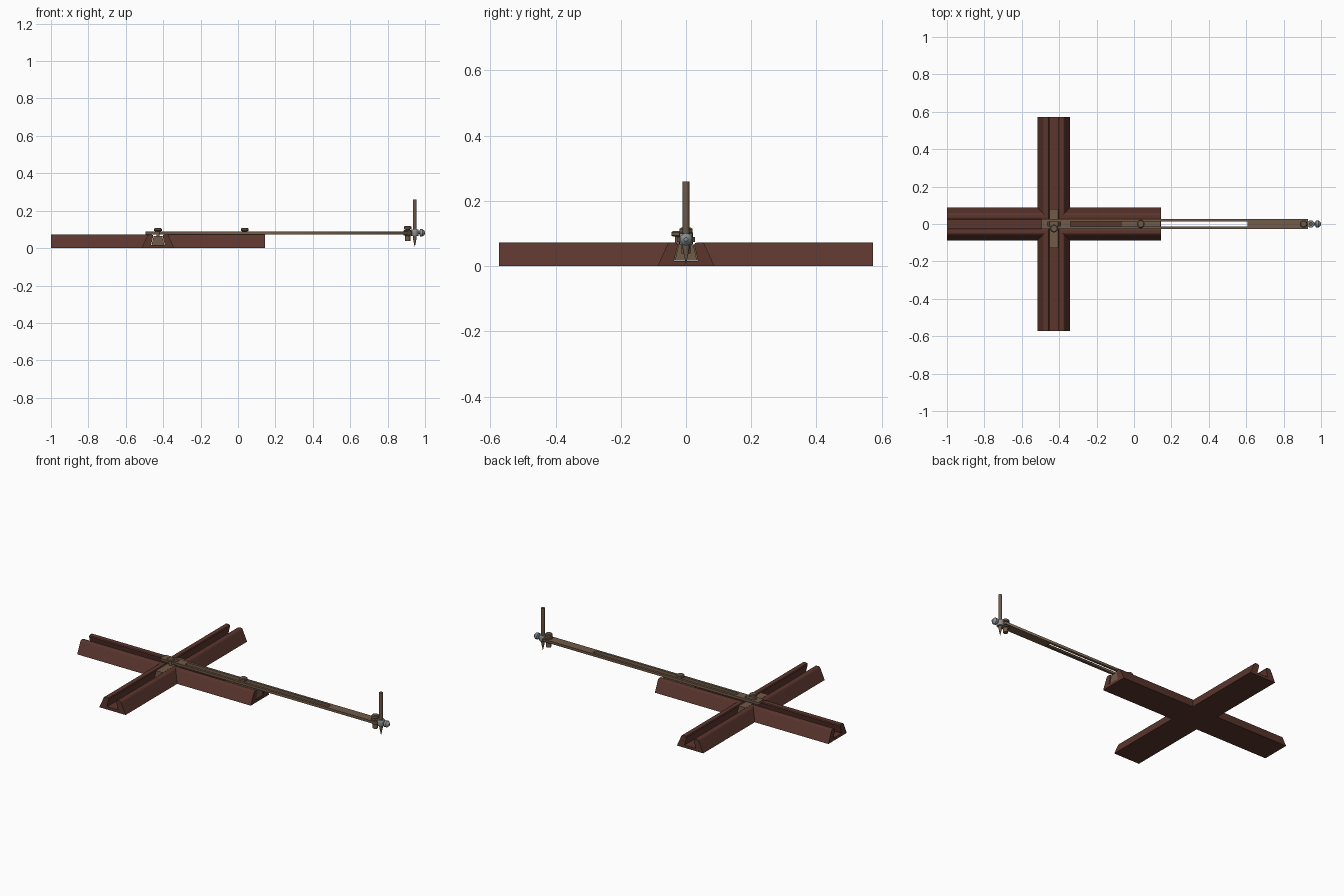
import bpy, bmesh, math
from mathutils import Vector, Matrix

if "Cube" in bpy.data.objects:
    bpy.data.objects.remove(bpy.data.objects["Cube"])


def material(name, rgb):
    m = bpy.data.materials.new(name)
    m.diffuse_color = (*rgb, 1)
    m.use_nodes = True
    m.node_tree.nodes["Principled BSDF"].inputs["Base Color"].default_value = m.diffuse_color
    return m


WOOD = material("red brown wood", (0.105, 0.037, 0.027))
BRASS = material("aged brass", (0.165, 0.105, 0.066))
STEEL = material("grey steel", (0.26, 0.28, 0.29))
CX = -0.428  # centre of the cross


def finish(name, bm, mat, smooth=False):
    bmesh.ops.recalc_face_normals(bm, faces=bm.faces)
    me = bpy.data.meshes.new(name)
    bm.to_mesh(me)
    bm.free()
    ob = bpy.data.objects.new(name, me)
    bpy.context.collection.objects.link(ob)
    me.materials.append(mat)
    if smooth:
        bpy.ops.object.select_all(action='DESELECT')
        ob.select_set(True)
        bpy.context.view_layer.objects.active = ob
        bpy.ops.object.shade_smooth_by_angle(angle=math.radians(35))
    return ob


def lathe(name, profile, loc, mat, axis='Z', n=20, smooth=True):
    """Turn (radius, height) points around an axis through loc."""
    bm = bmesh.new()
    rings = [[bm.verts.new((r * math.cos(2 * math.pi * i / n), r * math.sin(2 * math.pi * i / n), z))
              for i in range(n)] for r, z in profile]
    for a, b in zip(rings, rings[1:]):
        for i in range(n):
            bm.faces.new((a[i], a[(i + 1) % n], b[(i + 1) % n], b[i]))
    bm.faces.new(rings[0])
    bm.faces.new(rings[-1])
    turn = {'Z': Matrix(), 'X': Matrix.Rotation(math.pi / 2, 4, 'Y'),
            'Y': Matrix.Rotation(-math.pi / 2, 4, 'X')}[axis]
    bm.transform(Matrix.Translation(loc) @ turn)
    return finish(name, bm, mat, smooth)


def box(name, size, loc, mat):
    bm = bmesh.new()
    bmesh.ops.create_cube(bm, size=1, matrix=Matrix.Translation(loc) @ Matrix.Diagonal((*size, 1)))
    bmesh.ops.bevel(bm, geom=bm.edges[:], offset=0.002, segments=1, affect='EDGES')
    return finish(name, bm, mat)


# cross-shaped base: four mitred arms sharing one grooved profile
half = [(0, 0), (0.087, 0), (0.059, 0.062), (0.055, 0.069), (0.049, 0.072),
        (0.034, 0.072), (0.028, 0.070), (0.025, 0.064), (0.037, 0.016), (0, 0.016)]
profile = half + [(-y, z) for y, z in half[-2:0:-1]]
bm = bmesh.new()
for k, length in enumerate((0.573, 0.573, 0.573, 0.573)):
    rot = Matrix.Rotation(k * math.pi / 2, 3, 'Z')
    off = Vector((CX, 0, 0))
    outer = [bm.verts.new(rot @ Vector((length, y, z)) + off) for y, z in profile]
    inner = [bm.verts.new(rot @ Vector((abs(y), y, z)) + off) for y, z in profile]
    bm.faces.new(outer)
    for i in range(len(profile)):
        j = (i + 1) % len(profile)
        bm.faces.new((outer[i], outer[j], inner[j], inner[i]))
bmesh.ops.remove_doubles(bm, verts=bm.verts, dist=0.0001)
finish("cross_base", bm, WOOD)


# dovetail sliders running in the grooves
def slider(name, loc, along_y):
    bm = bmesh.new()
    sect = [(-0.034, 0.017), (0.034, 0.017), (0.0225, 0.066), (-0.0225, 0.066)]
    vs = [bm.verts.new((-0.105, y, z)) for y, z in sect]
    f = bm.faces.new(vs)
    ext = bmesh.ops.extrude_face_region(bm, geom=[f])
    bmesh.ops.translate(bm, vec=(0.21, 0, 0), verts=[v for v in ext['geom'] if isinstance(v, bmesh.types.BMVert)])
    bm.faces.new(vs) if not bm.faces.get(vs) else None
    bm.transform(Matrix.Translation(loc) @ Matrix.Rotation(math.pi / 2 if along_y else 0, 4, 'Z'))
    finish(name, bm, BRASS)


PIVOTS = ((CX, -0.024), (0.036, 0))
for i, (x, y) in enumerate(PIVOTS):
    slider(f"slider_{i + 1}", (x, y, 0), i == 0)
    lathe(f"pivot_pin_{i + 1}", [(0.009, 0.06), (0.009, 0.092)], (x, y, 0), BRASS)
    lathe(f"pivot_knob_{i + 1}", [(0.015, 0.09), (0.021, 0.093), (0.021, 0.103), (0.016, 0.107)],
          (x, y, 0), BRASS)

# slotted trammel arm: outline with two holes, extruded
cu = bpy.data.curves.new("trammel_arm", 'CURVE')
cu.dimensions, cu.fill_mode, cu.extrude = '2D', 'BOTH', 0.0075
for x0, x1, h in ((-0.495, 0.93, 0.027), (CX - 0.035, CX + 0.035, 0.012), (-0.34, 0.606, 0.013)):
    sp = cu.splines.new('POLY')
    sp.points.add(3)
    for p, (x, y) in zip(sp.points, ((x0, -h), (x1, -h), (x1, h), (x0, h))):
        p.co = (x, y, 0, 1)
    sp.use_cyclic_u = True
cu.materials.append(BRASS)
arm = bpy.data.objects.new("trammel_arm", cu)
bpy.context.collection.objects.link(arm)
arm.location.z = 0.0815
bpy.ops.object.select_all(action='DESELECT')
arm.select_set(True)
bpy.context.view_layer.objects.active = arm
bpy.ops.object.convert(target='MESH')

# arm end clamp screw with knobs above and below
lathe("end_screw", [(0.014, 0.038), (0.014, 0.066), (0.022, 0.068), (0.022, 0.095),
                    (0.012, 0.097), (0.012, 0.1), (0.02, 0.102), (0.02, 0.114), (0.015, 0.118)],
      (0.907, 0, 0), BRASS)

# pencil holder: collar, clamp screw and wing knob
lathe("pencil_collar", [(0.018, 0.064), (0.020, 0.067), (0.020, 0.097), (0.018, 0.1)], (0.945, 0, 0), STEEL)
lathe("clamp_screw", [(0.007, 0.92), (0.007, 0.99)], (0, 0, 0.082), STEEL, 'X', 12)
lathe("clamp_knob", [(0.012, 0.97), (0.019, 0.974), (0.019, 0.987), (0.012, 0.995), (0.006, 1.0)],
      (0, 0, 0.082), STEEL, 'X')

# upright pencil with pointed tip
lathe("pencil", [(0.0008, 0.008), (0.0105, 0.055), (0.0105, 0.26)], (0.945, 0, 0), BRASS, n=12)
